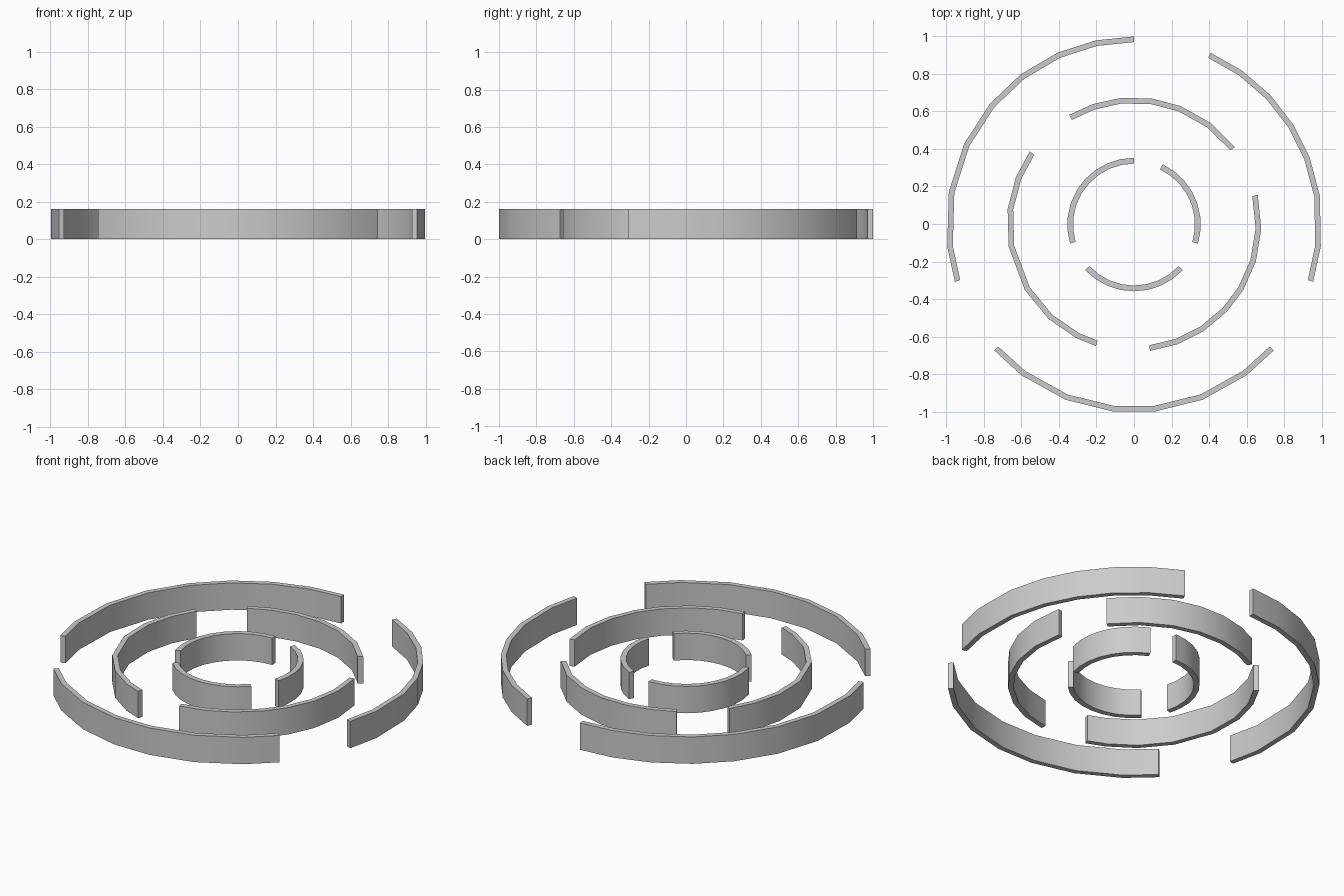
import bpy, bmesh
from math import radians, cos, sin

if "Cube" in bpy.data.objects:
    bpy.data.objects.remove(bpy.data.objects["Cube"])

HEIGHT = 0.16
OFFSET_Y = -0.003


def even(a, b, n):
    return [a + (b - a) * i / n for i in range(n + 1)]


def arc_wall(name, r_in, r_out, angles):
    """Curved wall: radial cross-sections bridged along the arc."""
    bm = bmesh.new()
    rows = []
    for a in map(radians, angles):
        rows.append([bm.verts.new((r * cos(a), r * sin(a) + OFFSET_Y, z))
                     for r, z in ((r_in, 0), (r_out, 0), (r_out, HEIGHT), (r_in, HEIGHT))])
    for p, q in zip(rows, rows[1:]):
        for i in range(4):
            j = (i + 1) % 4
            bm.faces.new((p[i], p[j], q[j], q[i]))
    bm.faces.new(rows[0])
    bm.faces.new(rows[-1])
    bmesh.ops.recalc_face_normals(bm, faces=bm.faces)
    mesh = bpy.data.meshes.new(name)
    bm.to_mesh(mesh)
    bm.free()
    ob = bpy.data.objects.new(name, mesh)
    bpy.context.collection.objects.link(ob)
    bpy.ops.object.select_all(action='DESELECT')
    ob.select_set(True)
    bpy.context.view_layer.objects.active = ob
    bpy.ops.object.shade_smooth_by_angle(angle=radians(30))


# Three broken rings: inner radius, outer radius, arcs given by their corner angles
rings = {
    "outer": (0.973, 1.003, {
        "left": [90, 101.7, 114, 127, 140, 154.5, 170, 186.7, 197.7],
        "right": [66, 55, 43.6, 32.2, 21, 8.7, -6.7, -17.7],
        "bottom": [222, 233.3, 248.6, 263.4, 276.6, 291.4, 306.7, 318]}),
    "middle": (0.649, 0.679, {
        "top": [120.6, 109, 96, 82, 68.5, 53, 37.6],
        "left": [145, 158, 173, 190, 211, 228, 243, 252.6],
        "right": [13.5, -2, -17, -31, -43, -57, -70, -82.8]}),
    "inner": (0.325, 0.356, {
        "left": even(90, 196.5, 9),
        "right": even(64.7, -16.7, 7),
        "bottom": even(223, 317, 8)}),
}

for ring, (r_in, r_out, arcs) in rings.items():
    for side, angles in arcs.items():
        arc_wall(f"{ring}_ring_{side}_wall", r_in, r_out, angles)
